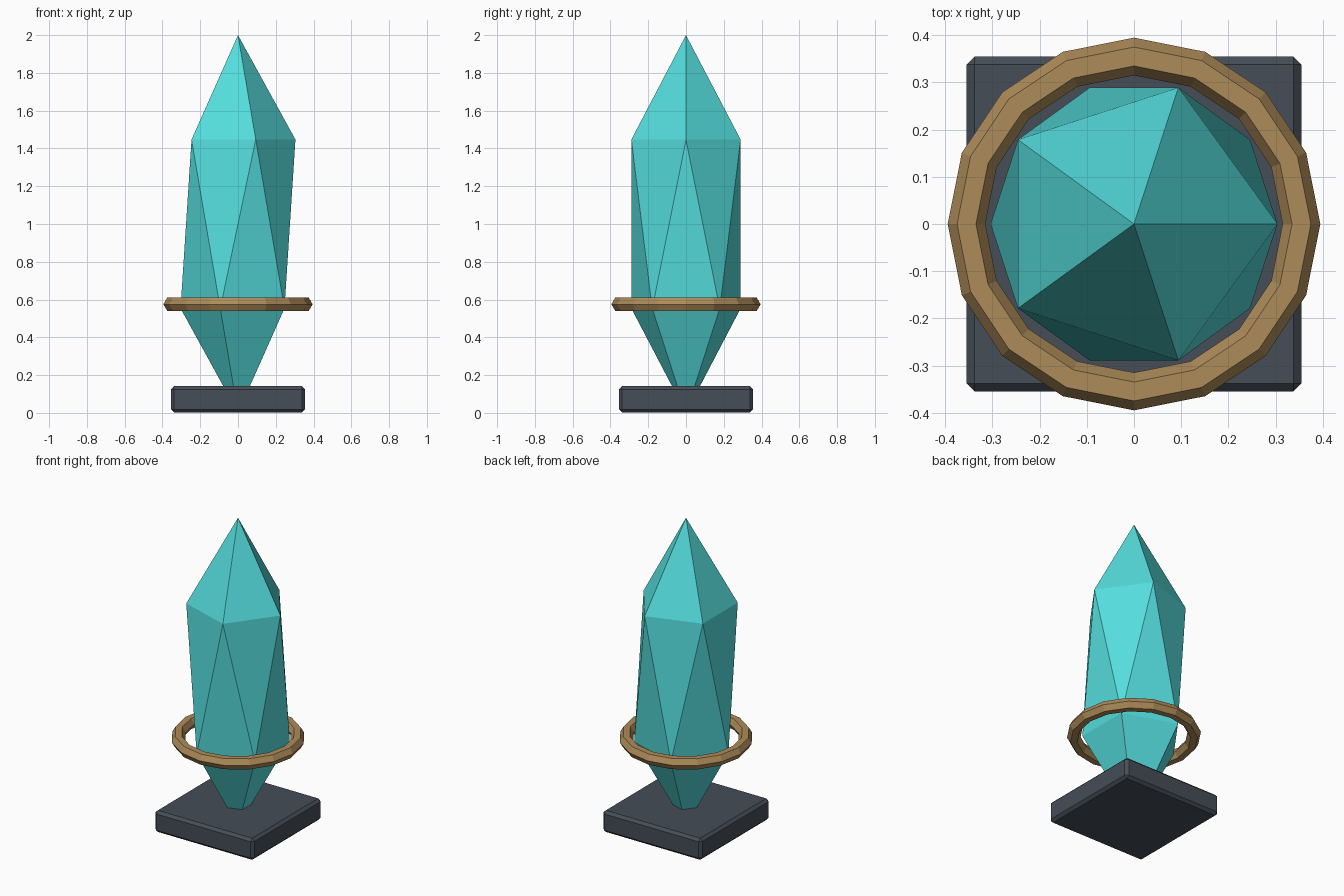
import bpy

if "Cube" in bpy.data.objects:
    bpy.data.objects.remove(bpy.data.objects["Cube"])


def finish(name, color):
    """Name the active object and give it a plain coloured material."""
    obj = bpy.context.object
    obj.name = name
    mat = bpy.data.materials.new(name + "_material")
    mat.diffuse_color = (*color, 1.0)
    mat.use_nodes = True
    mat.node_tree.nodes["Principled BSDF"].inputs["Base Color"].default_value = mat.diffuse_color
    obj.data.materials.append(mat)
    return obj


# Crystal: a stretched icosahedron
bpy.ops.mesh.primitive_ico_sphere_add(subdivisions=1, radius=1, location=(0, 0, 1))
crystal = finish("crystal", (0.09, 0.72, 0.72))
crystal.scale = (0.34, 0.34, 1.0)

# Low-poly ring floating around the crystal
bpy.ops.mesh.primitive_torus_add(major_segments=16, minor_segments=6,
                                 major_radius=0.355, minor_radius=0.04,
                                 location=(0, 0, 0.575))
finish("ring", (0.42, 0.26, 0.10))

# Square base slab with chamfered edges
bpy.ops.mesh.primitive_cube_add(size=1, location=(0, 0, 0.072))
base = finish("base", (0.06, 0.075, 0.095))
base.scale = (0.71, 0.71, 0.14)
bpy.ops.object.transform_apply(location=False, rotation=False, scale=True)
bevel = base.modifiers.new("chamfer", 'BEVEL')
bevel.width = 0.017
bevel.segments = 1
